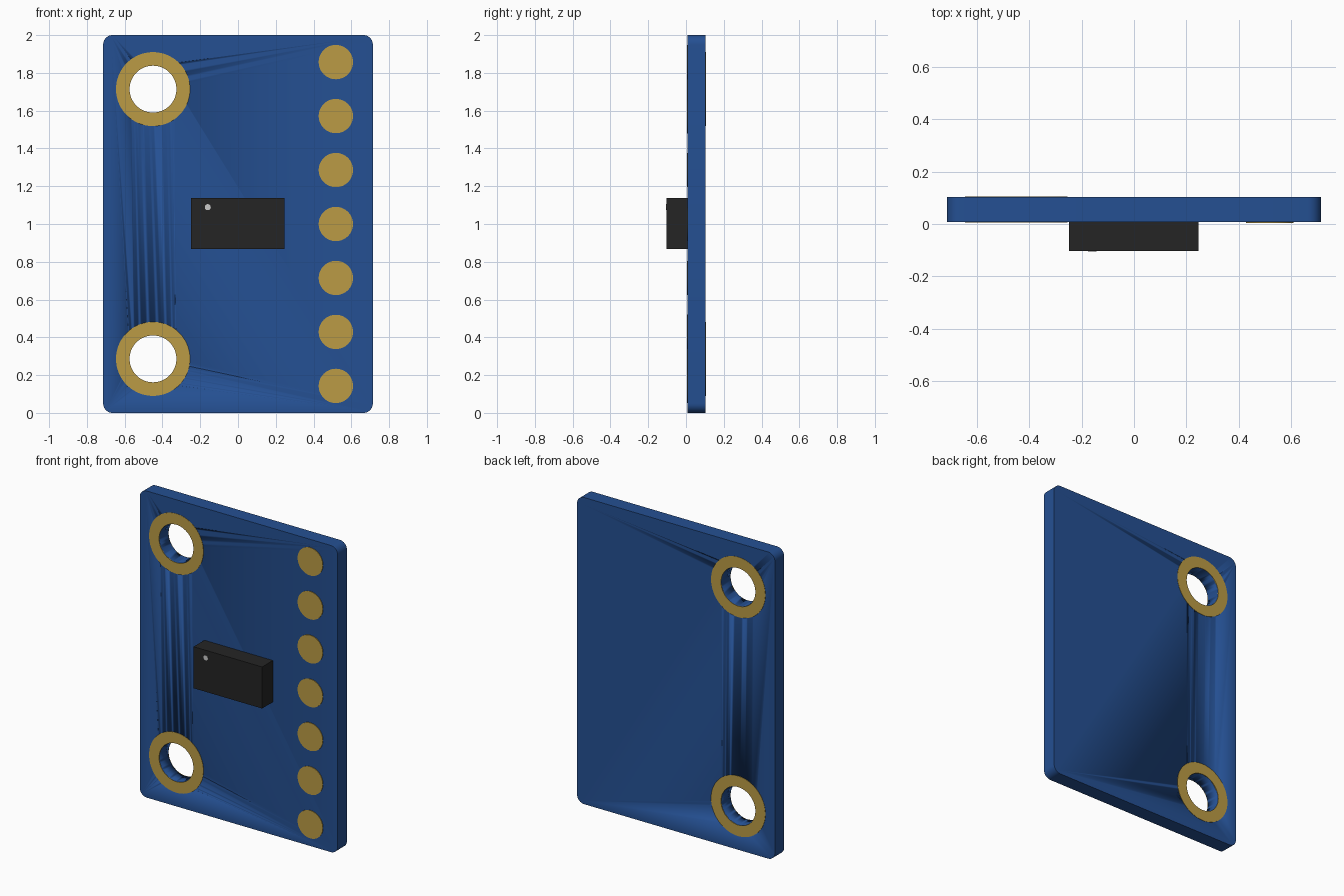
import bpy, bmesh
from math import cos, sin, pi

if "Cube" in bpy.data.objects:
    bpy.data.objects.remove(bpy.data.objects["Cube"])

BACK, FRONT = 0.103, 0.008          # board faces along y
HOLES = [(-0.45, 0.286), (-0.45, 1.714)]


def material(name, color):
    m = bpy.data.materials.new(name)
    m.diffuse_color = color
    m.use_nodes = True
    m.node_tree.nodes["Principled BSDF"].inputs["Base Color"].default_value = m.diffuse_color
    return m


blue = material("blue_mask", (0.018, 0.08, 0.29, 1))
gold = material("gold_plating", (0.50, 0.33, 0.06, 1))
black = material("black_plastic", (0.018, 0.018, 0.018, 1))
white = material("white_mark", (0.7, 0.7, 0.7, 1))


def finish(name, bm, mat, smooth=True):
    bmesh.ops.recalc_face_normals(bm, faces=bm.faces)
    mesh = bpy.data.meshes.new(name)
    bm.to_mesh(mesh)
    bm.free()
    ob = bpy.data.objects.new(name, mesh)
    bpy.context.collection.objects.link(ob)
    if mat:
        mesh.materials.append(mat)
    if smooth:
        bpy.ops.object.select_all(action='DESELECT')
        ob.select_set(True)
        bpy.context.view_layer.objects.active = ob
        bpy.ops.object.shade_smooth_by_angle()
    return ob


def box_bm(x0, x1, y0, y1, z0, z1):
    bm = bmesh.new()
    bmesh.ops.create_cube(bm, size=1)
    for v in bm.verts:
        v.co.x = x1 if v.co.x > 0 else x0
        v.co.y = y1 if v.co.y > 0 else y0
        v.co.z = z1 if v.co.z > 0 else z0
    return bm


def circle(bm, x, y, z, r, n):
    return [bm.verts.new((x + r * cos(2 * pi * i / n), y, z + r * sin(2 * pi * i / n)))
            for i in range(n)]


def bridge(bm, a, b):
    for i in range(len(a)):
        j = (i + 1) % len(a)
        bm.faces.new((a[i], a[j], b[j], b[i]))


def disc(name, x, z, r, y0, y1, mat, n=48):
    bm = bmesh.new()
    a, b = circle(bm, x, y0, z, r, n), circle(bm, x, y1, z, r, n)
    bm.faces.new(a)
    bm.faces.new(b)
    bridge(bm, a, b)
    return finish(name, bm, mat)


def ring(name, x, z, r_in, r_out, y0, y1, mat, n=64):
    bm = bmesh.new()
    loops = [circle(bm, x, y, z, r, n)
             for r, y in ((r_in, y0), (r_out, y0), (r_out, y1), (r_in, y1))]
    for k in range(4):
        bridge(bm, loops[k], loops[(k + 1) % 4])
    return finish(name, bm, mat)


# circuit board with rounded corners
bm = box_bm(-0.714, 0.714, FRONT, BACK, 0, 2)
corners = [e for e in bm.edges if abs(e.verts[0].co.y - e.verts[1].co.y) > 0.01]
bmesh.ops.bevel(bm, geom=corners, offset=0.05, segments=8, profile=0.5, affect='EDGES')
board = finish("circuit_board", bm, blue)

# mounting holes, with plated rings on both faces
for i, (x, z) in enumerate(HOLES):
    cutter = disc(f"hole_cutter_{i}", x, z, 0.124, -0.1, 0.2, blue, 64)
    cutter.hide_render = True
    cutter.hide_set(True)
    mod = board.modifiers.new(f"hole_{i}", 'BOOLEAN')
    mod.operation = 'DIFFERENCE'
    mod.solver = 'EXACT'
    mod.object = cutter
    ring(f"front_ring_{i}", x, z, 0.124, 0.196, FRONT - 0.002, FRONT + 0.003, gold)
    ring(f"back_ring_{i}", x, z, 0.124, 0.196, BACK - 0.003, BACK + 0.002, gold)

# column of contact pads
for i in range(7):
    disc(f"contact_pad_{i}", 0.518, (2 * i + 1) / 7, 0.091, FRONT - 0.004, FRONT + 0.003, gold)

# chip with its orientation dot
finish("chip", box_bm(-0.248, 0.246, -0.103, FRONT + 0.002, 0.867, 1.138), black, False)
disc("chip_dot", -0.16, 1.089, 0.016, -0.105, -0.1, white, 24)
